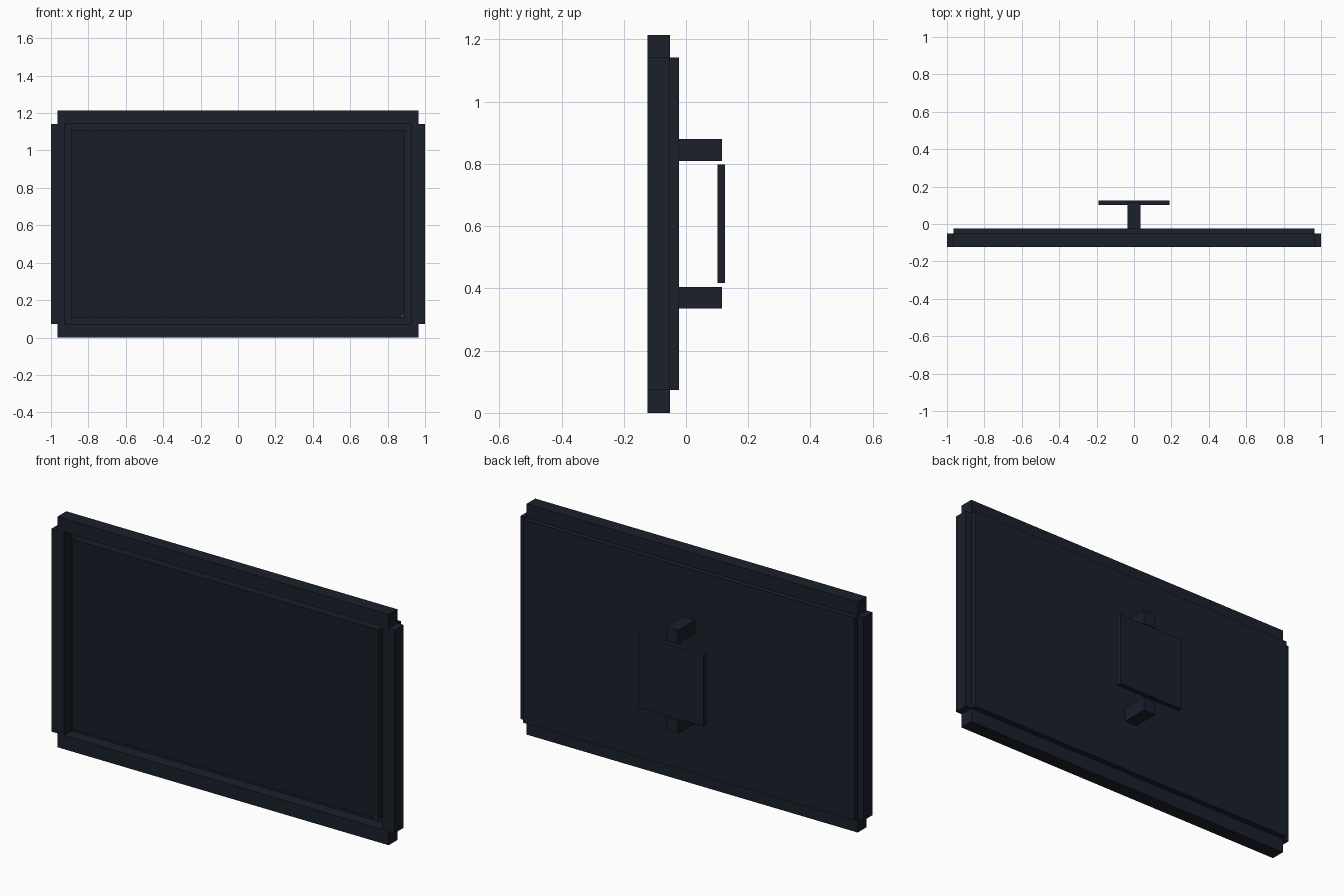
import bpy

if "Cube" in bpy.data.objects:
    bpy.data.objects.remove(bpy.data.objects["Cube"])


def material(name, rgb):
    m = bpy.data.materials.new(name)
    m.diffuse_color = (*rgb, 1)
    m.use_nodes = True
    m.node_tree.nodes["Principled BSDF"].inputs["Base Color"].default_value = m.diffuse_color
    return m


navy = material("dark_navy", (0.010, 0.014, 0.024))
glass = material("screen_dark", (0.009, 0.012, 0.020))
light = material("indicator_grey", (0.06, 0.07, 0.08))


def box(name, x, y, z, mat=navy):
    """Box from (min, max) ranges on each axis."""
    bpy.ops.mesh.primitive_cube_add(
        size=1, location=[(a + b) / 2 for a, b in (x, y, z)])
    ob = bpy.context.object
    ob.name = name
    ob.scale = [b - a for a, b in (x, y, z)]
    bpy.ops.object.transform_apply(location=False, rotation=False, scale=True)
    ob.data.materials.append(mat)
    return ob


FRONT, FRAME_BACK, BODY_BACK = -0.124, -0.051, -0.023
W, H = 0.965, 1.215

# Frame: four bars that leave notched corners
bar_y = (FRONT, FRAME_BACK)
box("bottom_frame_bar", (-W, W), bar_y, (0, 0.073))
box("top_frame_bar", (-W, W), bar_y, (H - 0.073, H))
box("left_frame_bar", (-1, -0.928), bar_y, (0.073, H - 0.073))
box("right_frame_bar", (0.928, 1), bar_y, (0.073, H - 0.073))

# Rear housing and the screen standing inside the frame with a gap around it
box("rear_housing", (-W, W), (-0.060, BODY_BACK), (0.073, H - 0.073))
box("screen", (-0.893, 0.893), (-0.105, -0.058), (0.108, H - 0.108), glass)
box("indicator_light", (0.873, 0.885), (-0.109, -0.104), (0.111, 0.121), light)

# Wall mount: two posts and a plate between them
for name, z in (("lower_mount_post", 0.335), ("upper_mount_post", 0.81)):
    box(name, (-0.035, 0.035), (BODY_BACK - 0.005, 0.115), (z, z + 0.07))
box("mount_plate", (-0.19, 0.19), (0.102, 0.126), (0.418, 0.798))
